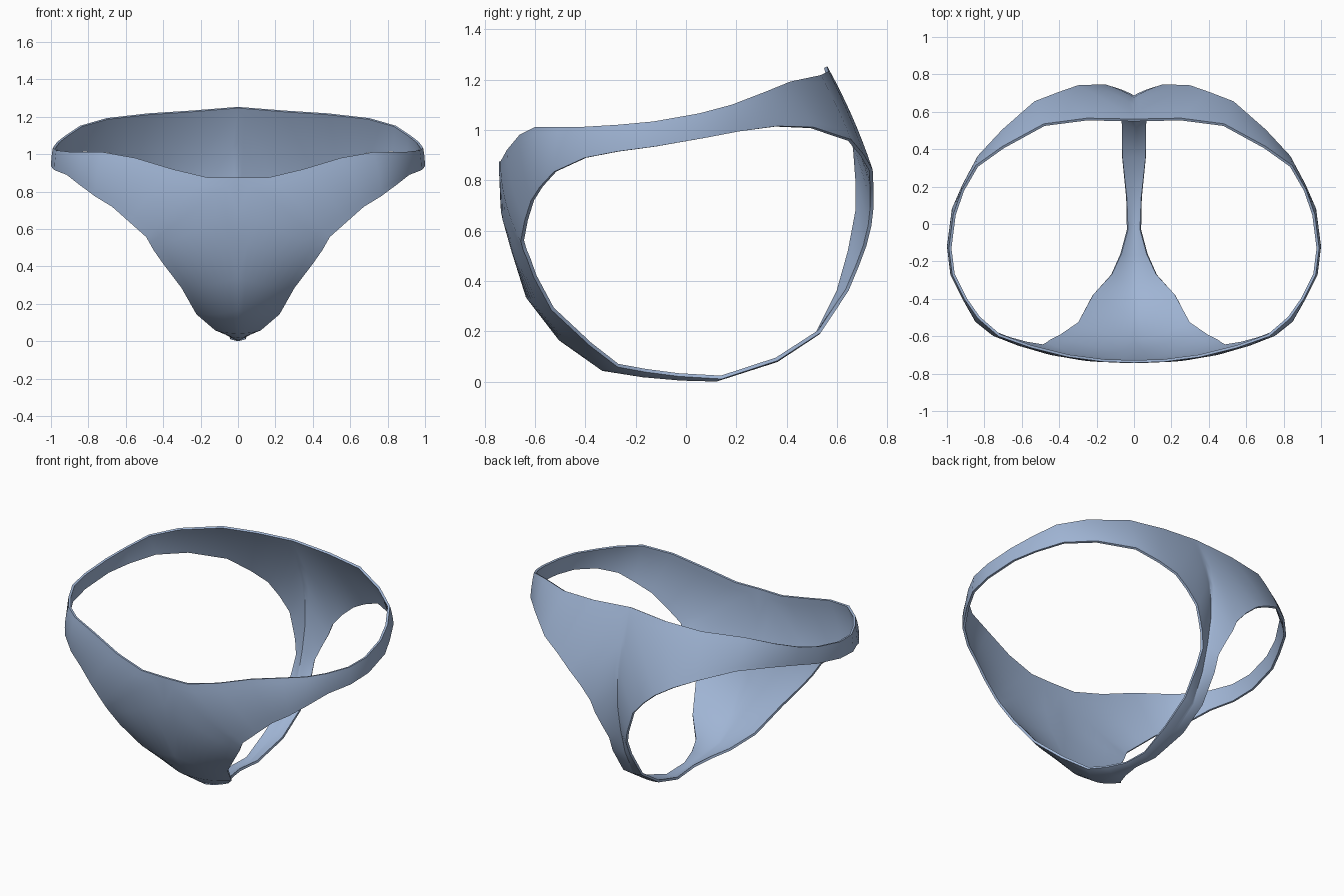
import bpy, bmesh
from mathutils import Vector

if "Cube" in bpy.data.objects:
    bpy.data.objects.remove(bpy.data.objects["Cube"])

# Each half is a ring of cloth round the leg hole.
# A station pairs a point on the outer line (waist or centre seam) with one on the leg edge.
front_panel = [  # centre seam, crotch up to front waist
    ((0, -.02, .012), (.035, -.03, .028)), ((0, -.17, .025), (.07, -.16, .045)),
    ((0, -.33, .05), (.12, -.27, .065)), ((0, -.50, .17), (.22, -.38, .15)),
    ((0, -.63, .34), (.30, -.53, .29)), ((0, -.69, .54), (.40, -.60, .42)),
    ((0, -.73, .70), (.45, -.625, .49)), ((0, -.735, .875), (.47, -.64, .525)),
]
side_band = [  # waist line, front round to back
    ((.16, -.73, .875), (.49, -.65, .56)), ((.35, -.705, .92), (.58, -.635, .64)),
    ((.55, -.655, .98), (.67, -.61, .72)), ((.72, -.595, 1.01), (.76, -.575, .775)),
    ((.83, -.50, 1.01), (.84, -.52, .835)), ((.90, -.40, 1.012), (.91, -.40, .89)),
    ((.965, -.27, 1.02), (.975, -.27, .915)), ((.983, -.13, 1.033), (.993, -.12, .935)),
    ((.96, .05, 1.065), (.967, .08, .97)), ((.915, .18, 1.10), (.91, .21, .995)),
    ((.84, .31, 1.15), (.83, .36, 1.015)), ((.70, .41, 1.19), (.70, .50, 1.01)),
    ((.48, .53, 1.215), (.53, .65, .96)), ((.25, .56, 1.23), (.40, .70, .90)),
]
back_strap = [  # centre seam, back waist down to crotch
    ((0, .555, 1.25), (.30, .735, .84)), ((0, .63, 1.07), (.22, .738, .77)),
    ((0, .67, .93), (.15, .738, .69)), ((0, .68, .80), (.125, .73, .62)),
    ((0, .68, .68), (.09, .71, .54)), ((0, .65, .52), (.062, .68, .46)),
    ((0, .605, .36), (.065, .64, .365)), ((0, .52, .19), (.065, .53, .20)),
    ((0, .36, .085), (.063, .36, .09)), ((0, .12, .008), (.04, .14, .018)),
]
ROWS = 8


def span(outer, leg, bulge):
    """Points from outer line to leg edge, bowed away from the body centre."""
    a, b = Vector(outer), Vector(leg)
    out = ((a + b) / 2 - Vector((0, 0, .7)))
    out.normalize()
    amount = bulge * (b - a).length
    return [a.lerp(b, i / ROWS) + out * amount * 4 * (i / ROWS) * (1 - i / ROWS)
            for i in range(ROWS + 1)]


bm = bmesh.new()
stations = [(s, .05) for s in front_panel] + [(s, .05) for s in side_band[:5]] \
    + [(s, .02) for s in side_band[5:]] + [(s, .02) for s in back_strap]
grid = [[bm.verts.new(p) for p in span(o, l, b)] for (o, l), b in stations]
for i, col in enumerate(grid):
    nxt = grid[(i + 1) % len(grid)]
    for j in range(ROWS):
        bm.faces.new((col[j], nxt[j], nxt[j + 1], col[j + 1]))

mesh = bpy.data.meshes.new("brief")
bm.to_mesh(mesh)
bm.free()
brief = bpy.data.objects.new("brief", mesh)
bpy.context.collection.objects.link(brief)

# Fabric colour
fabric = bpy.data.materials.new("blue grey fabric")
fabric.diffuse_color = (.35, .46, .66, 1)
fabric.use_nodes = True
fabric.node_tree.nodes["Principled BSDF"].inputs["Base Color"].default_value = fabric.diffuse_color
mesh.materials.append(fabric)

# Mirror to the other side, then give the cloth a thin hem
mirror = brief.modifiers.new("mirror", 'MIRROR')
mirror.merge_threshold = .002
hem = brief.modifiers.new("hem", 'SOLIDIFY')
hem.thickness = .014
hem.offset = 0
bpy.context.view_layer.objects.active = brief
brief.select_set(True)
for name in ("mirror", "hem"):
    bpy.ops.object.modifier_apply(modifier=name)
bpy.ops.object.shade_smooth_by_angle(angle=.7)
